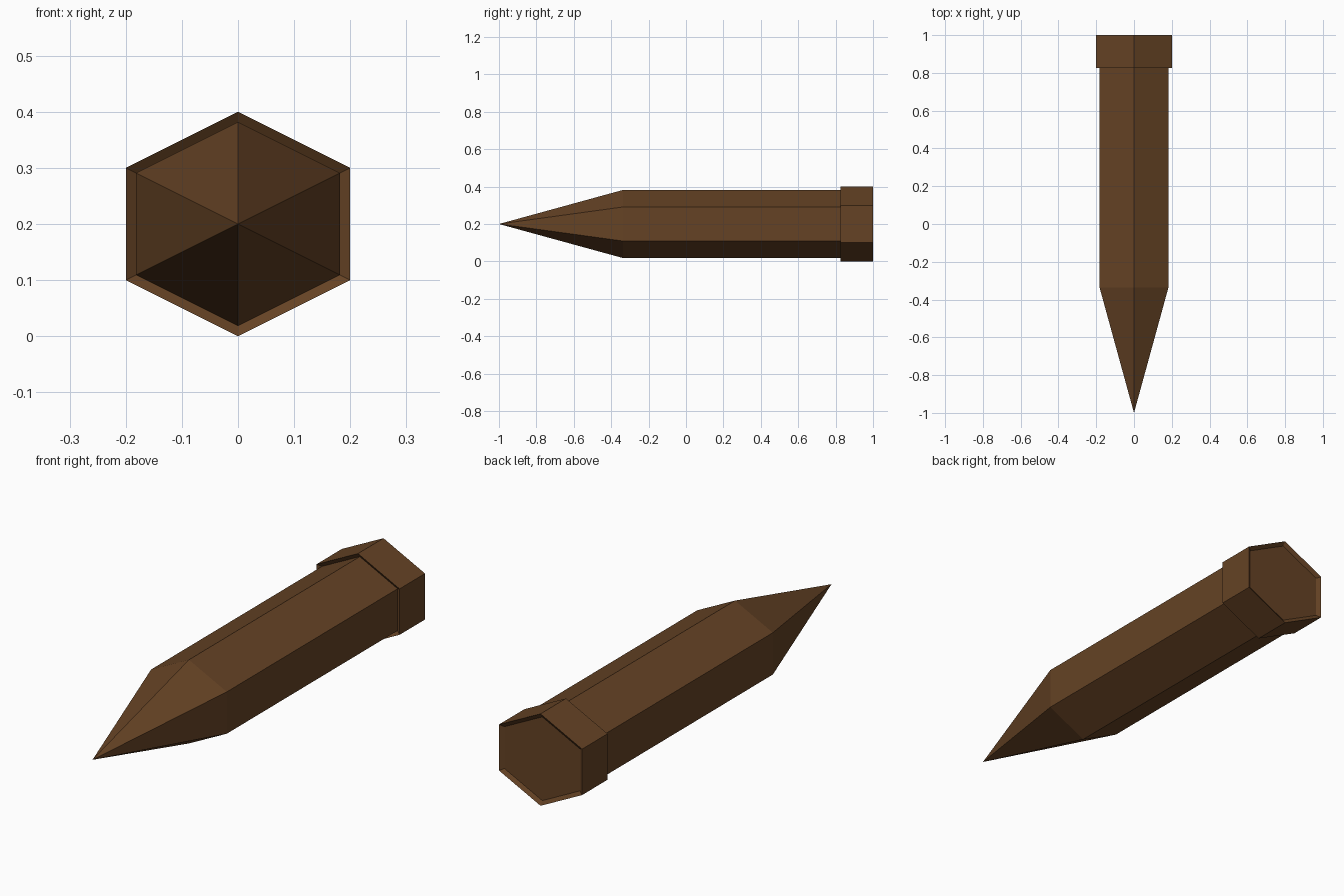
import bpy, bmesh

if "Cube" in bpy.data.objects:
    bpy.data.objects.remove(bpy.data.objects["Cube"])

# Hexagonal cross-section, as offsets from the long axis (x, z)
HEX = [(0, 0.2), (0.2, 0.1), (0.2, -0.1), (0, -0.2), (-0.2, -0.1), (-0.2, 0.1)]
AXIS_Z = 0.2

brown = bpy.data.materials.new("dark_brown")
brown.diffuse_color = (0.13, 0.055, 0.018, 1)
brown.use_nodes = True
brown.node_tree.nodes["Principled BSDF"].inputs["Base Color"].default_value = brown.diffuse_color


def hex_loft(name, sections, cap_end=False):
    """Skin hexagons given as (y, scale); scale 0 makes a point."""
    bm = bmesh.new()
    loops = []
    for y, s in sections:
        if s == 0:
            loops.append([bm.verts.new((0, y, AXIS_Z))] * 6)
        else:
            loops.append([bm.verts.new((x * s, y, AXIS_Z + z * s)) for x, z in HEX])
    for a, b in zip(loops, loops[1:]):
        for i in range(6):
            j = (i + 1) % 6
            corners = [a[i], a[j], b[j], b[i]]
            bm.faces.new(list(dict.fromkeys(corners)))
    if cap_end:
        bm.faces.new(loops[-1][::-1])
    bm.normal_update()
    # Sections run front to back, so make the winding face outward
    bmesh.ops.recalc_face_normals(bm, faces=bm.faces)
    mesh = bpy.data.meshes.new(name)
    bm.to_mesh(mesh)
    bm.free()
    mesh.materials.append(brown)
    obj = bpy.data.objects.new(name, mesh)
    bpy.context.collection.objects.link(obj)
    return obj


# Pointed shaft, running a little way into the collar
hex_loft("pointed_shaft", [(-1, 0), (-0.337, 0.91), (0.84, 0.91), (0.84, 0)])

# Collar with shallow dished rims at both ends and a recessed end face
hex_loft("end_collar",
         [(0.837, 0), (0.837, 0.91), (0.825, 1), (1, 1), (0.988, 0.91)],
         cap_end=True)
